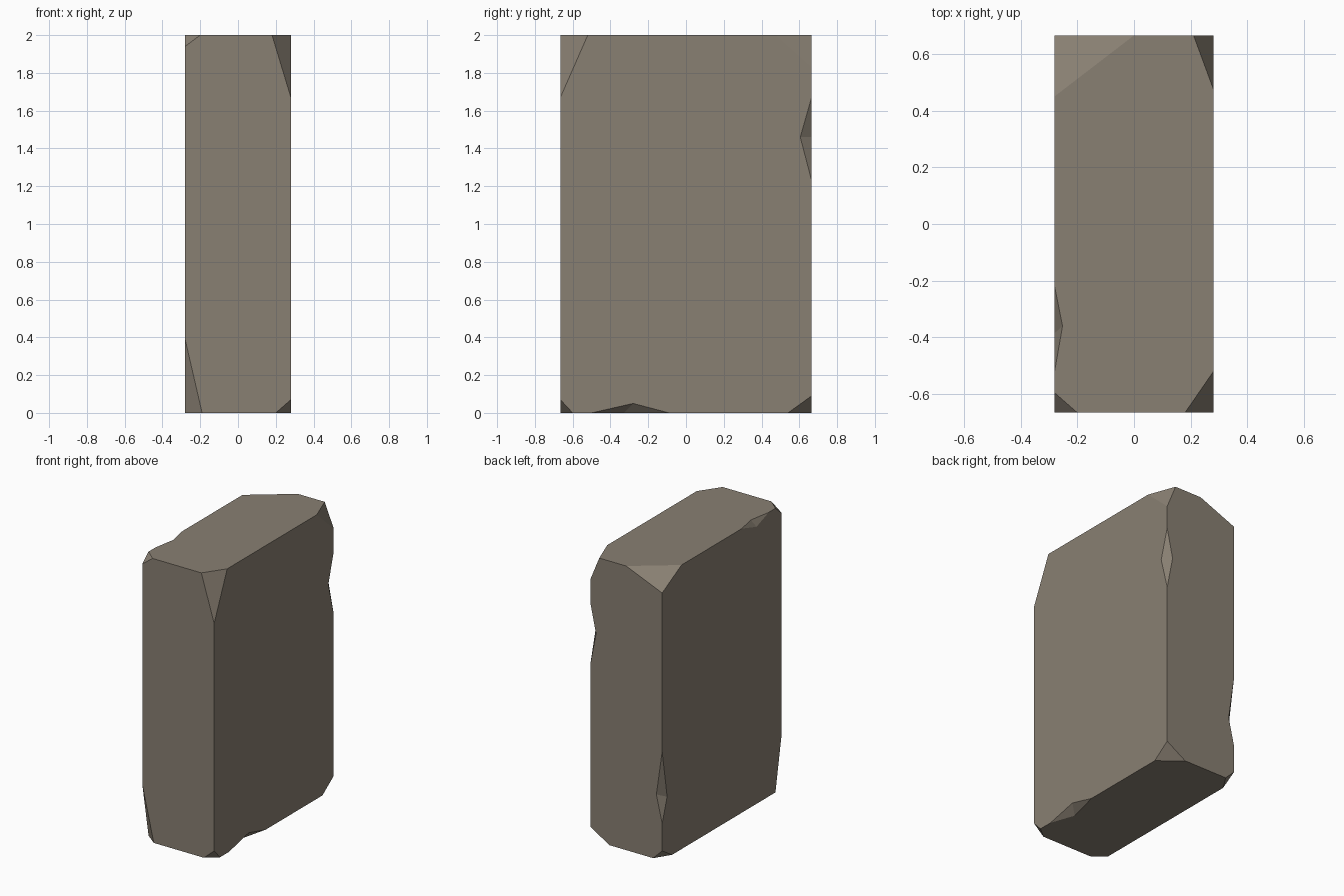
import bpy, bmesh
from mathutils import Vector

if "Cube" in bpy.data.objects:
    bpy.data.objects.remove(bpy.data.objects["Cube"])

HX, HY, H = 0.28, 0.665, 2.0

stone = bpy.data.materials.new("warm grey stone")
stone.diffuse_color = (0.25, 0.215, 0.17, 1)
stone.use_nodes = True
stone.node_tree.nodes["Principled BSDF"].inputs["Base Color"].default_value = stone.diffuse_color


def hull_object(name, points):
    """Flat-faced convex solid around the given points."""
    bm = bmesh.new()
    for p in points:
        bm.verts.new(p)
    bmesh.ops.convex_hull(bm, input=bm.verts)
    bmesh.ops.dissolve_limit(bm, angle_limit=0.002, verts=bm.verts, edges=bm.edges)
    bmesh.ops.recalc_face_normals(bm, faces=bm.faces)
    mesh = bpy.data.meshes.new(name)
    bm.to_mesh(mesh)
    bm.free()
    mesh.materials.append(stone)
    obj = bpy.data.objects.new(name, mesh)
    bpy.context.collection.objects.link(obj)
    return obj


# Broken corners: side signs -> chip length along x, y, z
corners = {
    (-1, -1, 1): (0.08, 0.07, 0.06),
    (1, -1, 1): (0.10, 0.145, 0.33),
    (1, 1, 1): (0.07, 0.19, 0.17),
    (-1, 1, 1): (0.28, 0.215, 0.115),
    (-1, -1, -1): (0.09, 0.07, 0.39),
    (1, -1, -1): (0.08, 0.065, 0.07),
    (1, 1, -1): (0.15, 0.125, 0.09),
    (-1, 1, -1): (0.07, 0.11, 0.07),
}
points = []
for signs, chip in corners.items():
    corner = Vector((signs[0] * HX, signs[1] * HY, H if signs[2] > 0 else 0))
    for axis in range(3):
        p = corner.copy()
        p[axis] -= signs[axis] * chip[axis]
        points.append(p)
block = hull_object("stone_block", points)

# Edge nicks: start and end on the edge, deepest point on each adjoining face
nicks = [
    ((HX, HY, 1.23), (HX, HY, 1.67), (HX, HY - 0.06, 1.46), (HX - 0.045, HY, 1.46)),
    ((HX, -0.50, 0), (HX, -0.09, 0), (HX, -0.28, 0.05), (HX - 0.06, -0.33, 0)),
    ((-HX, -0.52, H), (-HX, -0.22, H), (-HX, -0.385, H - 0.05), (-HX + 0.028, -0.36, H)),
    ((-HX, HY, 0.26), (-HX, HY, 0.77), (-HX, HY - 0.055, 0.43), (-HX + 0.045, HY, 0.455)),
]
for i, nick in enumerate(nicks):
    s, e, a, b = (Vector(p) for p in nick)
    mid = (a + b) / 2
    cutter = hull_object("nick_cutter", [2 * s - mid, 2 * e - mid,
                                         mid + 1.5 * (a - b), mid - 1.5 * (a - b)])
    cutter.hide_render = True
    mod = block.modifiers.new("nick", 'BOOLEAN')
    mod.operation = 'DIFFERENCE'
    mod.solver = 'EXACT'
    mod.object = cutter
    bpy.context.view_layer.objects.active = block
    bpy.ops.object.modifier_apply(modifier=mod.name)
    bpy.data.objects.remove(cutter)
